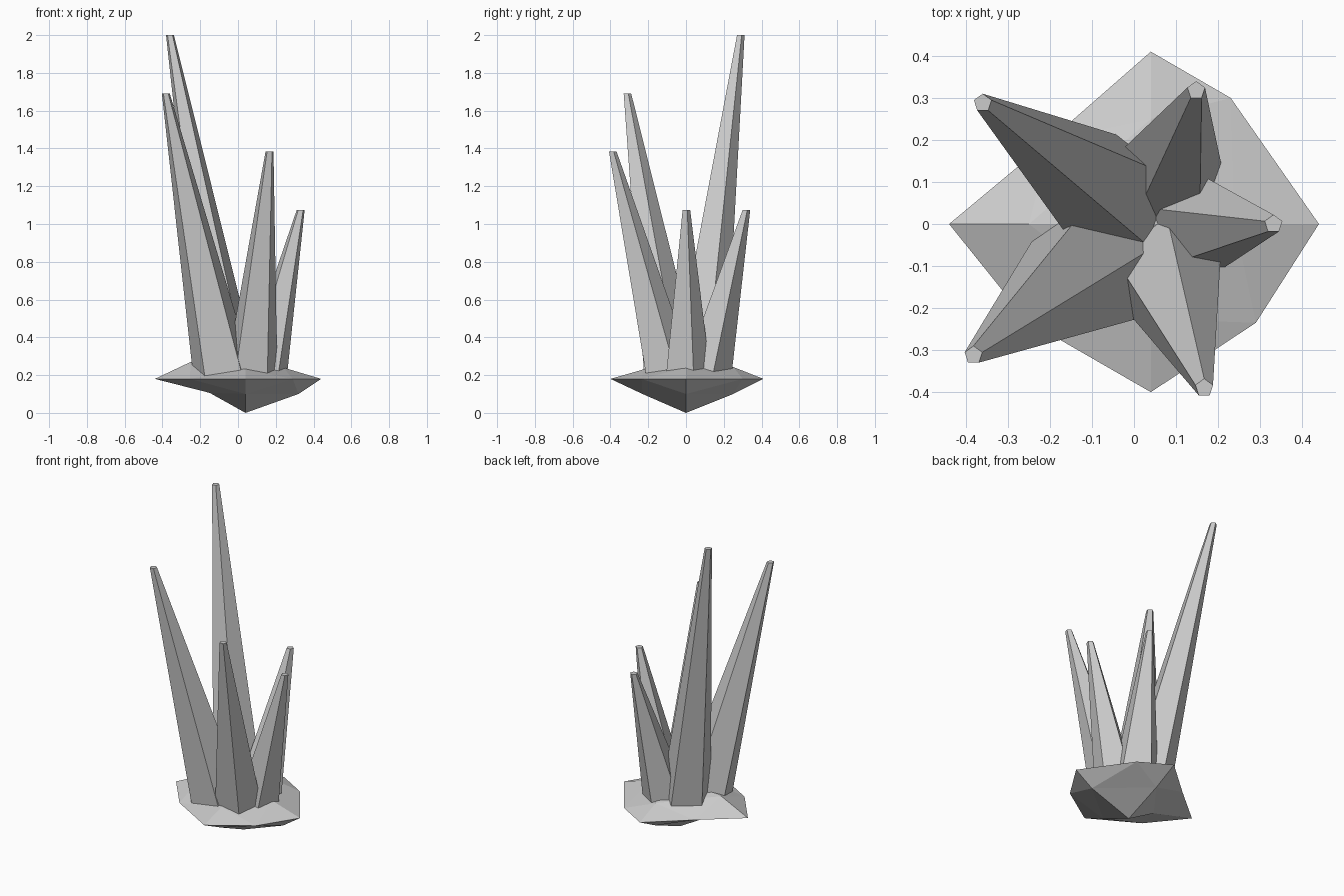
import bpy
from math import sin, cos, pi, radians
from itertools import product

if "Cube" in bpy.data.objects:
    bpy.data.objects.remove(bpy.data.objects["Cube"])


def make(name, verts, faces):
    me = bpy.data.meshes.new(name)
    me.from_pydata(verts, [], faces)
    me.update()
    ob = bpy.data.objects.new(name, me)
    bpy.context.collection.objects.link(ob)
    return ob


# Rock base: octahedron split once, keyed by axis direction (x, y, z signs)
rock = {
    (1, 0, 0): (.44, 0, .18), (-1, 0, 0): (-.44, 0, .18),
    (0, 1, 0): (.04, .41, .18), (0, -1, 0): (.04, -.4, .18),
    (0, 0, 1): (.04, 0, .30), (0, 0, -1): (.04, 0, 0),
    (1, 1, 0): (.23, .3, .18), (1, -1, 0): (.29, -.235, .18),
    (-1, 1, 0): (-.2, .2, .18), (-1, -1, 0): (-.255, -.23, .18),
    (1, 0, 1): (.24, 0, .24), (-1, 0, 1): (-.25, 0, .27),
    (1, 0, -1): (.32, 0, .1), (-1, 0, -1): (-.15, 0, .106),
    (0, 1, 1): (.04, .25, .243), (0, -1, 1): (.04, -.226, .23),
    (0, 1, -1): (.04, .25, .1), (0, -1, -1): (.04, -.23, .1),
}
idx = {k: i for i, k in enumerate(rock)}
faces = []
for sx, sy, sz in product((1, -1), repeat=3):
    x, y, z = (sx, 0, 0), (0, sy, 0), (0, 0, sz)
    xy, yz, zx = (sx, sy, 0), (0, sy, sz), (sx, 0, sz)
    for tri in ((x, xy, zx), (xy, y, yz), (zx, yz, z), (xy, yz, zx)):
        f = [idx[k] for k in tri]
        faces.append(f if sx * sy * sz > 0 else f[::-1])
make("rock_base", list(rock.values()), faces)


# Crystal spikes: five-sided tapered prisms fanned every 72 degrees
def spike(i, base_out, base_r, top, top_r=.022, z0=.24, z_low=.16):
    a = radians(72 * i)
    bx, by = .04 + base_out * cos(a), base_out * sin(a)
    tx, ty, tz = top
    t = (z_low - z0) / (tz - z0)          # run the root down into the rock
    verts = []
    for k in (t, 1):
        r = base_r + (top_r - base_r) * k
        for j in range(5):
            b = pi / 2 + j * 2 * pi / 5
            verts.append((bx + (tx - bx) * k + r * cos(b),
                          by + (ty - by) * k + r * sin(b),
                          z0 + (tz - z0) * k))
    sides = [(j, (j + 1) % 5, (j + 1) % 5 + 5, j + 5) for j in range(5)]
    make(f"crystal_spike_{i + 1}", verts,
         sides + [(4, 3, 2, 1, 0), (5, 6, 7, 8, 9)])


spike(0, .105, .125, (.332, 0, 1.075))
spike(1, .113, .138, (.148, .318, 1.075))
spike(2, .105, .152, (-.36, .288, 2.0))
spike(3, .155, .165, (-.382, -.312, 1.69))
spike(4, .11, .14, (.167, -.39, 1.385))
